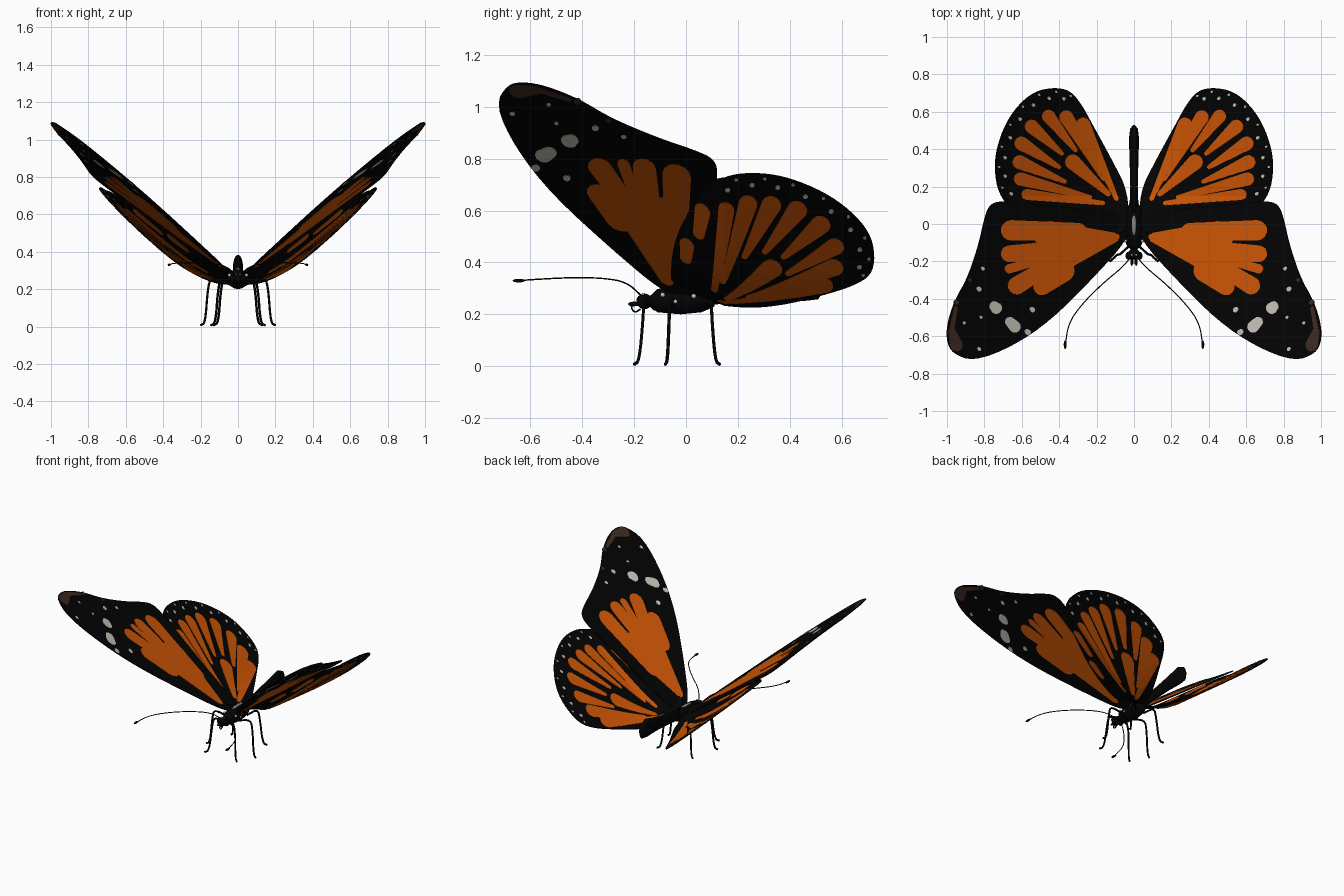
import bpy, bmesh, math
from mathutils import Vector

if "Cube" in bpy.data.objects:
    bpy.data.objects.remove(bpy.data.objects["Cube"], do_unlink=True)


def material(name, colour):
    mat = bpy.data.materials.new(name)
    mat.use_nodes = True
    mat.diffuse_color = (*colour, 1)
    shader = mat.node_tree.nodes["Principled BSDF"]
    shader.inputs["Base Color"].default_value = (*colour, 1)
    shader.inputs["Roughness"].default_value = 1
    shader.inputs["Specular IOR Level"].default_value = 0
    return mat


BLACK = material("soft black", (.001, .001, .001))
ORANGE = material("wing orange", (.63, .095, .002))
WHITE = material("spot white", (.6, .57, .5))
BROWN = material("tip brown", (.05, .024, .015))
GREY = material("thorax grey", (.25, .25, .25))


def finish(name, bm, mat, mirrored=False, thickness=0, smooth=False):
    mesh = bpy.data.meshes.new(name)
    bmesh.ops.recalc_face_normals(bm, faces=bm.faces)
    bm.to_mesh(mesh)
    bm.free()
    mesh.materials.append(mat)
    obj = bpy.data.objects.new(name, mesh)
    bpy.context.collection.objects.link(obj)
    if thickness:
        solid = obj.modifiers.new("thickness", "SOLIDIFY")
        solid.thickness, solid.offset = thickness, 0
    if mirrored:
        obj.modifiers.new("mirror", "MIRROR").use_mirror_merge = False
    if smooth:
        mesh.shade_smooth()
    return obj


def soften(points, closed=True, rounds=2):
    """Corner cutting turns a few points into a smooth line."""
    pts = [Vector(p) for p in points]
    for _ in range(rounds):
        pairs = list(zip(pts, pts[1:] + pts[:1] if closed else pts[1:]))
        cut = [p.lerp(q, f) for p, q in pairs for f in (.25, .75)]
        pts = cut if closed else [pts[0]] + cut + [pts[-1]]
    return pts


# Wing surfaces: height above each point of the flat pattern
def fore_height(x, y):
    return .243 + .744 * x - .172 * y


def hind_height(x, y):
    front_lift = .3 * max(0, .15 - y)
    return .107 + .895 * x - .1 * y + .15 * math.exp(-x / .12) + front_lift


def sheet(name, outlines, height, mat, thickness):
    """Thin plates cut from flat outlines and folded along shared lines."""
    bm = bmesh.new()
    for outline in outlines:
        bm.faces.new([bm.verts.new((p[0], p[1], 0)) for p in outline])
    folds = [((step * .05, 0, 0), (1, 0, 0)) for step in range(1, 16)]
    for co, normal in folds + [((0, .15, 0), (0, 1, 0))]:
        geom = bm.verts[:] + bm.edges[:] + bm.faces[:]
        bmesh.ops.bisect_plane(bm, geom=geom, dist=1e-5, plane_co=co, plane_no=normal)
    bmesh.ops.triangulate(bm, faces=bm.faces[:])
    for v in bm.verts:
        v.co.z = height(v.co.x, v.co.y)
    return finish(name, bm, mat, True, thickness)


def streak(start, end, w0, w1, sides=7):
    """Tapered patch with two rounded ends."""
    start, end = Vector(start), Vector(end)
    d = end - start
    facing = math.atan2(d.y, d.x)
    pts = []
    for centre, radius, turn in ((end, w1, -.5), (start, w0, .5)):
        for i in range(sides + 1):
            a = facing + math.pi * (turn + i / sides)
            pts.append(centre + radius * Vector((math.cos(a), math.sin(a))))
    return pts


def spot(x, y, r, stretch=.3):
    return streak((x, y), (x + r * stretch, y + r * stretch), r, r * .85)


# Forewing
fore_outline = soften([
    (.03, 0), (.04, -.09), (.22, -.29), (.45, -.52), (.66, -.66), (.86, -.735),
    (.97, -.69), (1.0, -.63), (1.0, -.54), (.96, -.41), (.89, -.29), (.83, -.11),
    (.8, .03), (.77, .11), (.69, .125), (.4, .09), (.1, .07)])
sheet("forewing", [fore_outline], fore_height, BLACK, .006)
fore_fingers = [
    streak((.1, -.068), (.45, -.07), .02, .085),
    streak((.1, -.085), (.42, -.2), .012, .07),
    streak((.3, -.04), (.66, -.035), .045, .055),
    streak((.4, -.14), (.67, -.16), .05, .045),
    streak((.45, -.18), (.67, -.24), .02, .025),
    streak((.42, -.2), (.63, -.33), .04, .048),
    streak((.38, -.25), (.495, -.335), .06, .047)]
sheet("forewing_orange_panels", fore_fingers, fore_height, ORANGE, .0095)
fore_spots = [spot(.74, -.45, .032), spot(.64, -.55, .032, .8), spot(.545, -.46, .014),
              spot(.57, -.58, .016), spot(.83, -.35, .013), spot(.81, -.24, .01),
              spot(.83, -.67, .01), spot(.82, -.5, .008), spot(.91, -.53, .008)]
sheet("forewing_pale_spots", fore_spots, fore_height, WHITE, .0099)
tip_marks = [streak((.952, -.648), (.976, -.575), .034, .02),
             streak((.978, -.57), (.955, -.45), .014, .01),
             spot(.95, -.42, .012), spot(.88, -.3, .01)]
sheet("forewing_brown_tip", tip_marks, fore_height, BROWN, .009)

# Hindwing, its front edge tucked beneath the forewing
hind_outline = soften([
    (.03, -.04), (.03, .17), (.12, .345), (.225, .535), (.285, .645), (.345, .715),
    (.43, .73), (.53, .71), (.62, .635), (.69, .53), (.735, .4), (.745, .29),
    (.725, .17), (.66, .08), (.5, .01), (.33, -.05), (.12, -.06)])
sheet("hindwing", [hind_outline], hind_height, BLACK, .006)

# Orange cells fan out from the wing root, leaving dark veins between them
root = Vector((.08, .1))
cells = [streak((.14, .16), (.33, .33), .014, .042),
         streak((.28, 0), (.35, .005), .022, .028),
         streak((.42, .05), (.53, .065), .022, .03)]
for x, y, begin, width in ((.275, .53, .08, .039), (.365, .57, .3, .038),
                           (.46, .575, .62, .036), (.55, .52, .66, .038),
                           (.605, .43, .62, .038), (.615, .33, .55, .038),
                           (.61, .24, .3, .036), (.575, .157, .18, .03)):
    end = Vector((x, y))
    cells.append(streak(root.lerp(end, begin), end, .012, width))
sheet("hindwing_orange_panels", cells, hind_height, ORANGE, .0095)

# Double row of small dots inside the outer margin
middle = Vector((.38, .32))
rim = [p for p in hind_outline if p.x > .33 and p.y > .12]
dots = [spot(*middle.lerp(p, (.95, .87)[i % 2]), (.006, .009)[i % 2])
        for i, p in enumerate(rim[::2])]
sheet("hindwing_pale_spots", dots, hind_height, WHITE, .0099)


# Body parts
def loft(name, rings, mat, sides=16):
    """Elliptical rings (y, z, half width, half height) joined along y."""
    bm = bmesh.new()
    loops = []
    for y, z, rx, rz in rings:
        turn = [2 * math.pi * i / sides for i in range(sides)]
        loops.append([bm.verts.new((rx * math.cos(a), y, z + rz * math.sin(a)))
                      for a in turn])
    for low, high in zip(loops, loops[1:]):
        for i in range(sides):
            j = (i + 1) % sides
            bm.faces.new((low[i], low[j], high[j], high[i]))
    bm.faces.new(loops[0])
    bm.faces.new(loops[-1])
    return finish(name, bm, mat, smooth=True)


def ball(name, centre, size, mat, mirrored=False):
    bm = bmesh.new()
    bmesh.ops.create_uvsphere(bm, u_segments=14, v_segments=9, radius=1)
    bmesh.ops.scale(bm, vec=size, verts=bm.verts)
    bmesh.ops.translate(bm, vec=centre, verts=bm.verts)
    return finish(name, bm, mat, mirrored, smooth=True)


loft("thorax", [(-.14, .25, .015, .02), (-.11, .253, .042, .045), (-.02, .255, .055, .055),
                (.06, .26, .045, .052), (.11, .27, .025, .04)], BLACK)
loft("abdomen", [(.04, .27, .026, .04), (.2, .285, .02, .038), (.35, .305, .024, .05),
                 (.46, .318, .027, .066), (.51, .31, .02, .052), (.53, .305, .005, .015)], BLACK)
ball("head", (0, -.16, .25), (.032, .03, .03), BLACK)
ball("eye", (.028, -.17, .252), (.018, .022, .024), BLACK, True)
ball("palp", (.012, -.2, .24), (.008, .024, .009), BLACK, True)
ball("thorax_stripe", (0, 0, .303), (.013, .065, .012), GREY)
for y, z in ((-.09, .275), (-.04, .25), (.03, .27)):
    ball("thorax_dot", (.046, y, z), (.009, .009, .009), WHITE, True)
ball("head_dot", (.012, -.165, .278), (.006, .006, .005), WHITE, True)


# Thin tubes: legs, antennae and feeding tube
def tube(name, points, radius, mirrored=True):
    curve = bpy.data.curves.new(name, "CURVE")
    curve.dimensions = "3D"
    curve.bevel_depth, curve.bevel_resolution = radius, 1
    curve.use_fill_caps = True
    curve.materials.append(BLACK)
    path = soften(points, closed=False)
    spline = curve.splines.new("POLY")
    spline.points.add(len(path) - 1)
    for point, co in zip(spline.points, path):
        point.co = (*co, 1)
    obj = bpy.data.objects.new(name, curve)
    bpy.context.collection.objects.link(obj)
    if mirrored:
        obj.modifiers.new("mirror", "MIRROR")


for name, hip, foot, reach in (("front_leg", -.12, -.2, .12), ("middle_leg", -.045, -.08, .19),
                               ("hind_leg", .06, .13, .135)):
    knee = hip + (foot - hip) * .55
    tube(name, [(.03, hip, .22), (reach - .045, knee, .265), (reach - .028, knee, .2),
                (reach - .015, hip + (foot - hip) * .75, .02), (reach + .01, foot, .007)], .0065)

tube("antenna", [(.012, -.17, .27), (.06, -.23, .325), (.17, -.32, .34), (.28, -.43, .342),
                 (.35, -.53, .338), (.368, -.65, .33)], .003)
ball("antenna_club", (.368, -.645, .33), (.008, .024, .007), BLACK, True)
tube("feeding_tube", [(0, -.18, .235), (0, -.215, .235), (0, -.2, .205), (0, -.175, .22)],
     .004, False)
